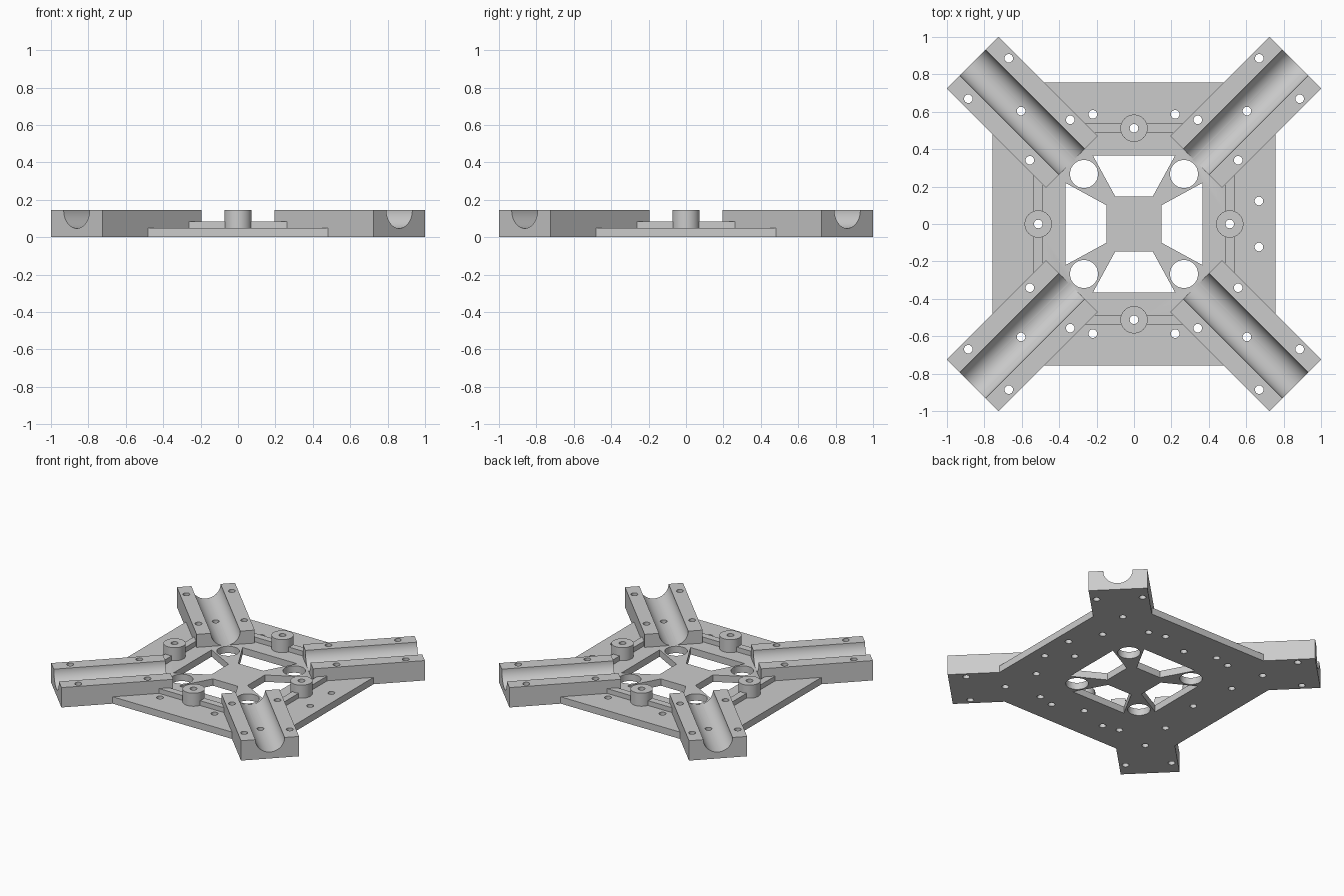
import bpy, math
from mathutils import Matrix

if "Cube" in bpy.data.objects:
    bpy.data.objects.remove(bpy.data.objects["Cube"], do_unlink=True)

PLATE_TOP, RIB_TOP, TOP = 0.05, 0.085, 0.145
ARM_IN, ARM_OUT, ARM_HALF = 0.47, 1.22, 0.195
BOSS_DIST = 0.512
QUARTERS = [i * math.pi / 2 for i in range(4)]

grey = bpy.data.materials.new("plain_grey")
grey.use_nodes = True
grey.diffuse_color = (0.6, 0.6, 0.6, 1)
grey.node_tree.nodes["Principled BSDF"].inputs["Base Color"].default_value = (0.6, 0.6, 0.6, 1)


def prism(name, outline, z0, z1, turn=0.0):
    """Extrude an outline from z0 to z1, then turn it about the z axis."""
    n = len(outline)
    verts = [(x, y, z) for z in (z0, z1) for x, y in outline]
    faces = [tuple(reversed(range(n))), tuple(range(n, 2 * n))]
    faces += [(i, (i + 1) % n, (i + 1) % n + n, i + n) for i in range(n)]
    mesh = bpy.data.meshes.new(name)
    mesh.from_pydata(verts, [], faces)
    mesh.transform(Matrix.Rotation(turn, 4, 'Z'))
    mesh.materials.append(grey)
    ob = bpy.data.objects.new(name, mesh)
    bpy.context.scene.collection.objects.link(ob)
    return ob


def box(x0, x1, y0, y1):
    return [(x0, y0), (x1, y0), (x1, y1), (x0, y1)]


def circle(x, y, r, n):
    return [(x + r * math.cos(2 * math.pi * i / n), y + r * math.sin(2 * math.pi * i / n))
            for i in range(n)]


def combine(target, tool, operation):
    """Apply one boolean and discard its helper object."""
    mod = target.modifiers.new(operation.lower(), 'BOOLEAN')
    mod.operation, mod.solver, mod.object = operation, 'EXACT', tool
    bpy.context.view_layer.objects.active = target
    bpy.ops.object.modifier_apply(modifier=mod.name)
    bpy.data.objects.remove(tool, do_unlink=True)


def drill(target, x, y, r=0.023, n=24, turn=0.0):
    combine(target, prism("drill", circle(x, y, r, n), -0.1, 0.3, turn), 'DIFFERENCE')


# Square base plate
frame = prism("cross_frame", box(-0.757, 0.757, -0.757, 0.757), 0, PLATE_TOP)

# Diagonal arms, joining ribs and round bosses
for a in QUARTERS:
    combine(frame, prism("arm", box(ARM_IN, ARM_OUT, -ARM_HALF, ARM_HALF), 0, TOP,
                         a + math.pi / 4), 'UNION')
for a in QUARTERS:
    combine(frame, prism("rib", box(0.487, 0.537, -0.3, 0.3), 0.02, RIB_TOP, a), 'UNION')
    combine(frame, prism("boss", circle(BOSS_DIST, 0, 0.073, 48), 0.02, TOP, a), 'UNION')

# Tapered windows that leave a spoked hub
window = [(0.147, -0.1), (0.367, -0.22), (0.367, 0.22), (0.147, 0.1)]
for a in QUARTERS:
    combine(frame, prism("window", window, -0.1, 0.3, a), 'DIFFERENCE')

for a in QUARTERS:
    diag = a + math.pi / 4
    # Half-round channel along each arm
    channel = prism("channel", circle(0, 0, 0.098, 64), ARM_IN - 0.005, ARM_OUT + 0.1)
    channel.data.transform(Matrix.Rotation(diag, 4, 'Z') @ Matrix.Translation((0, 0, TOP))
                           @ Matrix.Rotation(math.pi / 2, 4, 'Y'))
    combine(frame, channel, 'DIFFERENCE')
    # Large hole at the spoke end, screw holes in the arm and boss
    drill(frame, 0.378, 0, 0.075, 48, diag)
    drill(frame, 0.854, 0, turn=diag)
    for u in (0.635, 1.10):
        for side in (-1, 1):
            drill(frame, u, side * 0.153, turn=diag)
    drill(frame, BOSS_DIST, 0, turn=a)

# Plate screw holes: front and back pairs, and one pair on the left side
for side in (-1, 1):
    drill(frame, 0.22 * side, 0.586)
    drill(frame, 0.22 * side, -0.586)
    drill(frame, 0.668, 0.123 * side)

# Smooth round walls, sharp corners
bpy.ops.object.select_all(action='DESELECT')
frame.select_set(True)
bpy.context.view_layer.objects.active = frame
bpy.ops.object.shade_smooth_by_angle(angle=math.radians(30))
